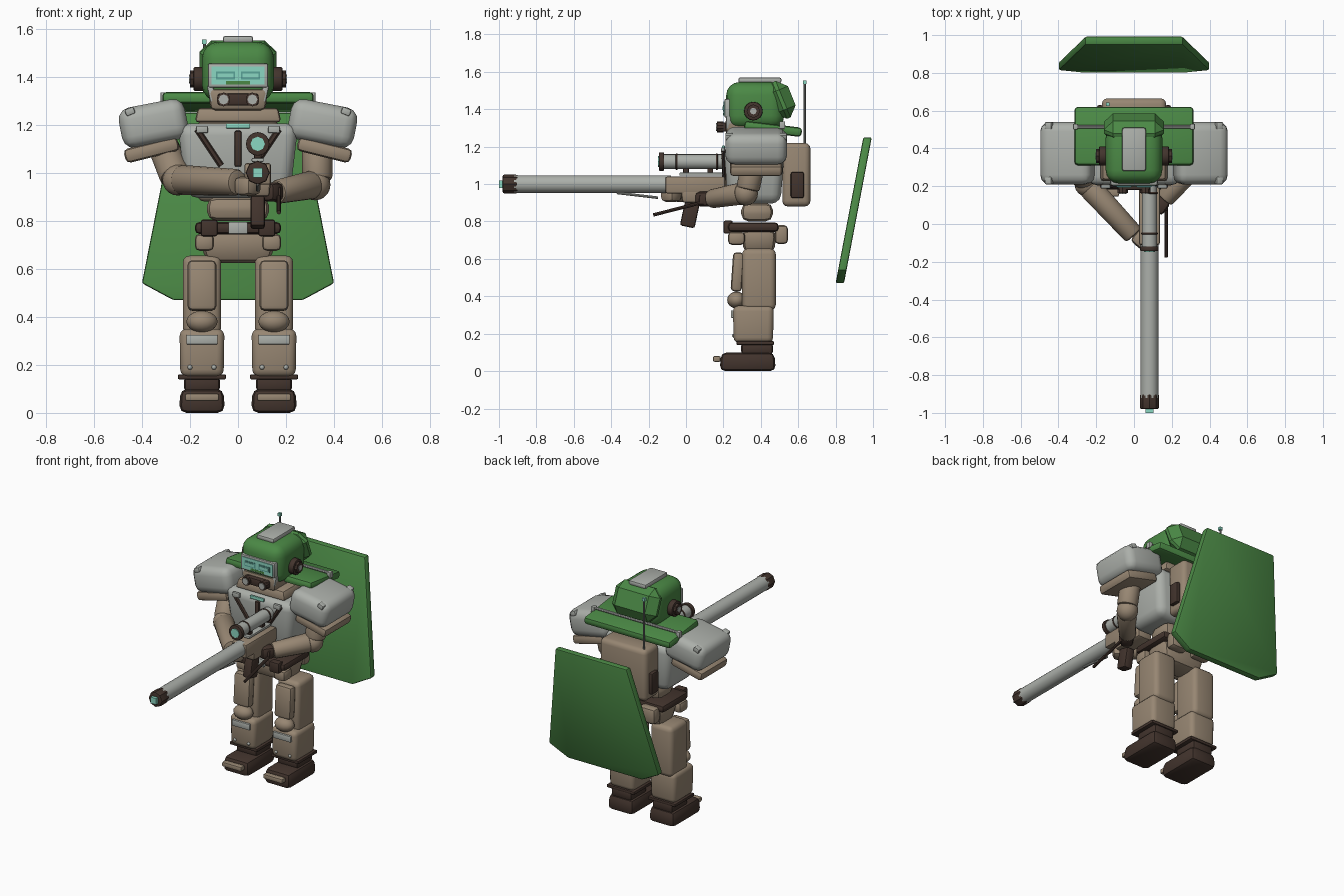
import bpy, bmesh
from math import radians
from mathutils import Vector, Matrix, Euler

# All part sizes are written in hundredths of a unit
UNIT = Matrix.Scale(0.01, 4)

start_cube = bpy.data.objects.get("Cube")
if start_cube:
    bpy.data.objects.remove(start_cube, do_unlink=True)
bpy.ops.object.select_all(action='DESELECT')


def material(name, red, green, blue):
    mat = bpy.data.materials.new(name)
    mat.use_nodes = True
    mat.diffuse_color = (red, green, blue, 1)
    mat.node_tree.nodes["Principled BSDF"].inputs["Base Color"].default_value = (red, green, blue, 1)
    return mat


GREEN = material("field green", .07, .25, .06)
TAN = material("tan armour", .31, .24, .17)
GRAY = material("light gray armour", .41, .43, .40)
BROWN = material("dark brown", .055, .034, .026)
TEAL = material("teal glass", .26, .68, .54)
DEEP = material("deep teal", .10, .36, .31)
STEEL = material("steel gray", .2, .21, .2)


def finish(name, bm, mat, mirror=False):
    """Turn a bmesh into a smooth-by-angle object, mirrored across x if asked."""
    bm.transform(UNIT)
    bmesh.ops.recalc_face_normals(bm, faces=bm.faces)
    mesh = bpy.data.meshes.new(name)
    bm.to_mesh(mesh)
    bm.free()
    mesh.materials.append(mat)
    obj = bpy.data.objects.new(name, mesh)
    bpy.context.collection.objects.link(obj)
    obj.select_set(True)
    bpy.context.view_layer.objects.active = obj
    bpy.ops.object.shade_smooth_by_angle(angle=radians(32))
    obj.select_set(False)
    if mirror:
        obj.modifiers.new("Mirror", 'MIRROR')
    return obj


def round_edges(bm, width, segments):
    bmesh.ops.bevel(bm, geom=list(bm.edges), offset=width, segments=segments,
                    profile=0.5, affect='EDGES', clamp_overlap=True)


def box(name, center, size, mat, bevel=0, segments=2, taper=1, tilt=(0, 0, 0), mirror=False):
    """Rounded box; taper scales its top, tilt is in degrees."""
    bm = bmesh.new()
    bmesh.ops.create_cube(bm, size=1)
    for v in bm.verts:
        if v.co.z > 0:
            v.co.x *= taper
            v.co.y *= taper
        v.co = Vector(a * b for a, b in zip(v.co, size))
    if bevel:
        round_edges(bm, bevel, segments)
    turn = Euler([radians(a) for a in tilt]).to_matrix().to_4x4()
    bm.transform(Matrix.Translation(center) @ turn)
    return finish(name, bm, mat, mirror)


def tube(name, start, end, radius, mat, end_radius=None, sides=16, bevel=0, mirror=False):
    """Round bar between two points."""
    start, end = Vector(start), Vector(end)
    axis = end - start
    bm = bmesh.new()
    bmesh.ops.create_cone(bm, cap_ends=True, segments=sides, radius1=radius,
                          radius2=end_radius or radius, depth=axis.length)
    if bevel:
        rims = [e for e in bm.edges if abs(e.verts[0].co.z - e.verts[1].co.z) < 0.01]
        bmesh.ops.bevel(bm, geom=rims, offset=bevel, segments=2, profile=0.5, affect='EDGES')
    turn = axis.to_track_quat('Z', 'Y').to_matrix().to_4x4()
    bm.transform(Matrix.Translation((start + end) / 2) @ turn)
    return finish(name, bm, mat, mirror)


def ball(name, center, size, mat, mirror=False):
    bm = bmesh.new()
    bmesh.ops.create_uvsphere(bm, u_segments=16, v_segments=10, radius=0.5)
    bm.transform(Matrix.Translation(center) @ Matrix.Diagonal((*size, 1)))
    return finish(name, bm, mat, mirror)


# Cape: a slanted six-sided panel standing behind the body
bm = bmesh.new()
outline = [(-26, 125), (26, 125), (40, 54), (27, 47), (-27, 47), (-40, 54)]
panel = bm.faces.new([bm.verts.new((x, 80 + (z - 47) * 0.19, z)) for x, z in outline])
grown = bmesh.ops.extrude_face_region(bm, geom=[panel])["geom"]
bmesh.ops.translate(bm, vec=(0, 4.5, 0), verts=[v for v in grown if isinstance(v, bmesh.types.BMVert)])
round_edges(bm, 1, 2)
finish("cape", bm, GREEN)

# Feet and ankles
box("foot", (15, 33, 5), (19, 30, 10), BROWN, bevel=3, taper=.95, mirror=True)
box("toe_guard", (15, 16.5, 6.5), (14, 4, 3), TAN, bevel=.7, mirror=True)
box("ankle", (15, 38, 12), (15, 17, 7), BROWN, bevel=2, mirror=True)
box("ankle_flange", (15, 37, 15), (20, 20, 2), BROWN, bevel=.5, mirror=True)

# Legs
box("shin", (15, 36, 25), (18, 21, 20), TAN, bevel=3, segments=3, taper=1.04, mirror=True)
box("knee_band", (15, 25, 30.5), (13, 2, 4), GRAY, bevel=.4, mirror=True)
for side in (10, 20):
    ball("shin_stud", (side, 25.5, 19), (2, 2, 2), GRAY, mirror=True)
ball("knee_cap", (15, 27, 38), (13, 10, 9), TAN, mirror=True)
box("thigh", (15, 39, 49), (16, 18, 33), TAN, bevel=3, segments=3, mirror=True)
box("thigh_plate", (15, 27.5, 53), (12, 6, 21), TAN, bevel=2, tilt=(-4, 0, 0), mirror=True)

# Hips, belt and pouches
box("pelvis", (0, 39, 69), (27, 16, 13), TAN, bevel=4, taper=1.2)
box("belt", (0, 36, 77), (36, 27, 5), BROWN, bevel=2)
box("belt_buckle", (0, 22, 77), (8, 2, 5), GRAY, bevel=.4)
box("belt_clip", (12, 22.5, 77), (7, 5, 7), BROWN, bevel=1, mirror=True)
box("front_pouch", (14, 27, 71), (8, 9, 7), TAN, bevel=2, mirror=True)
box("rear_pouch", (9, 51, 73), (12, 7, 10), TAN, bevel=2, mirror=True)

# Torso
box("waist", (0, 38, 85), (26, 17, 10), TAN, bevel=4)
box("chest", (0, 36.5, 105), (43, 28, 31), GRAY, bevel=5, segments=3, taper=1.17)
box("collar", (0, 37, 124), (36, 29, 6), TAN, bevel=1.5, taper=.93)
box("chest_lamp", (0, 20, 119.5), (10, 1.5, 2), TEAL, bevel=.3)
box("chest_zip", (0, 20.5, 110), (3, 2.5, 15), BROWN, bevel=.8)
tube("chest_strap", (17, 20, 118), (7, 21, 103), 1.3, BROWN, sides=6, mirror=True)
box("strap_buckle", (15, 19.8, 118), (5, 2, 3), GRAY, bevel=.5, mirror=True)

# Backpack and antenna
box("backpack", (0, 59, 105), (34, 15, 34), TAN, bevel=3, segments=3)
box("backpack_pouch", (18, 59.5, 99.5), (3, 7, 14), BROWN, bevel=1, mirror=True)
tube("antenna", (-14, 63.5, 118), (-14, 63.5, 154), .6, STEEL, sides=8)
box("antenna_tip", (-14, 63.5, 154.5), (1.8, 1.8, 2), TEAL)

# Shoulder yoke with its rail
box("yoke", (0, 46.5, 129.5), (63, 31, 5), GREEN, bevel=1.8, tilt=(-7, 0, 0))
tube("yoke_rail", (-32, 51.5, 132.5), (32, 51.5, 132.5), .9, GRAY, sides=8)
box("rail_end", (31, 51.5, 131.5), (2.5, 3, 4), GRAY, bevel=.4, mirror=True)
for depth in (35, 59):
    ball("yoke_stud", (28, depth, 132 - (depth - 35) / 8), (2, 2, 2), STEEL, mirror=True)

# Shoulder armour
box("pauldron", (35.2, 37.5, 120.5), (28, 33, 17), GRAY, bevel=5, segments=3, tilt=(0, 11, 0), mirror=True)
for depth in (23, 52):
    box("pauldron_lug", (45, depth, 125.5), (4, 4, 3), GRAY, bevel=.7, tilt=(0, 22, 0), mirror=True)
box("arm_guard", (36, 37.5, 109.5), (23, 28, 6), TAN, bevel=2, tilt=(0, 14, 0), mirror=True)

# Right arm reaches forward under the weapon
tube("right_upper_arm", (-31, 36, 111), (-26, 23, 98), 6.5, TAN, bevel=1.5)
ball("right_elbow", (-25, 21, 97), (13, 13, 13), TAN)
tube("right_forearm", (-24, 20, 97), (0, -6, 96), 6.3, TAN, end_radius=5.5, bevel=1.5)
box("right_hand", (4, -8, 94.5), (9, 9, 8), TAN, bevel=2.5, tilt=(0, 0, -40))

# Left arm is folded back to the grip
tube("left_upper_arm", (33, 36, 111), (33, 33, 97), 6.3, TAN, bevel=1.5)
ball("left_elbow", (32, 32, 95), (13, 13, 13), TAN)
tube("left_forearm", (31, 30, 95), (16, 13, 92), 6, TAN, end_radius=5, bevel=1.5)
box("left_hand", (14, 10, 92), (8, 9, 8), BROWN, bevel=2.5, tilt=(0, 0, -35))

# Long weapon
GUN = 8.2
tube("barrel", (GUN, -92, 100), (GUN, -8, 100), 4.7, GRAY, sides=20)
tube("muzzle", (GUN, -98, 100), (GUN, -90, 100), 5, BROWN, sides=8, bevel=.8)
box("muzzle_light", (GUN, -98.7, 100), (4, 2.6, 4), TEAL)
box("stock_top", (GUN, 5, 99.5), (11, 32, 9), TAN, bevel=1)
box("stock_base", (GUN, 9, 94), (10, 22, 8), TAN, bevel=1.5, taper=1.1)
box("scope_rail", (GUN, 8, 105.3), (5, 23, 1.6), GRAY, bevel=.4)
tube("scope", (GUN, -13, 112), (GUN, 20, 112), 4, GRAY)
for depth, width, size in ((-14.4, 2.6, 4.9), (-5.5, 1, 4.4), (16, 1, 4.4)):
    tube("scope_ring", (GUN, depth, 112), (GUN, depth + width, 112), size, BROWN, bevel=.3)
tube("scope_lens", (GUN, -14.9, 112), (GUN, -14.2, 112), 3, TEAL, sides=8)
for depth in (0, 13):
    box("scope_mount", (GUN, depth, 107.5), (3, 3, 4), BROWN, bevel=.4)
box("grip", (GUN, 2, 83.5), (6, 8, 13), BROWN, bevel=1.2, tilt=(-12, 0, 0))
tube("side_lever", (17, 12, 91), (17, -17.5, 83.5), .9, BROWN, sides=8)
box("lever_pivot", (15.5, 9, 91.5), (5, 4, 5), BROWN, bevel=.8)
tube("fore_rod", (GUN, -37, 95.3), (GUN, -15, 92.7), .7, GRAY, sides=8)

# Helmet
box("helmet", (0, 37, 142), (30, 31, 25), GREEN, bevel=7, segments=4)
box("helmet_crest", (0, 51, 145), (32, 12, 21), GREEN, bevel=5, segments=1, tilt=(22, 0, 0))
box("top_plate", (0, 39.5, 155.5), (12.5, 23, 3), GRAY, bevel=1)
tube("ear_cup", (14, 36, 139), (18.5, 36, 139), 5, BROWN, bevel=.6, mirror=True)
tube("ear_cap", (18, 36, 139), (20, 36, 139), 3.6, BROWN, sides=8, mirror=True)
tube("ear_hub", (19.5, 36, 139), (20.3, 36, 139), 1.8, GRAY, sides=8, mirror=True)

# Face and breathing mask
box("jaw", (0, 30, 130.5), (23, 17, 9), TAN, bevel=2, taper=1.08)
box("visor_frame", (0, 24.5, 140.5), (25, 8, 10), GRAY, bevel=.8)
box("visor_cheek", (11, 24, 133), (2.5, 5, 7), GRAY, bevel=.6, tilt=(0, 12, 0), mirror=True)
box("visor_glass", (0, 20.4, 140.5), (22, .8, 7.5), TEAL)
box("visor_eye_rim", (5.2, 20, 140.5), (8, .6, 3.4), DEEP, mirror=True)
box("visor_eye", (5.2, 19.7, 140.5), (6.5, .6, 1.8), TEAL, mirror=True)
box("visor_nose", (0, 20.2, 137.4), (10, .6, 1.4), GREEN)
box("mask", (0, 21, 130.5), (17, 6, 5), BROWN, bevel=1)
tube("mask_nozzle", (6, 20, 130.5), (6, 16.5, 130.5), 2.9, BROWN, sides=10, mirror=True)
tube("mask_filter", (6, 17, 130.5), (6, 16, 130.5), 2.1, GRAY, sides=8, mirror=True)
